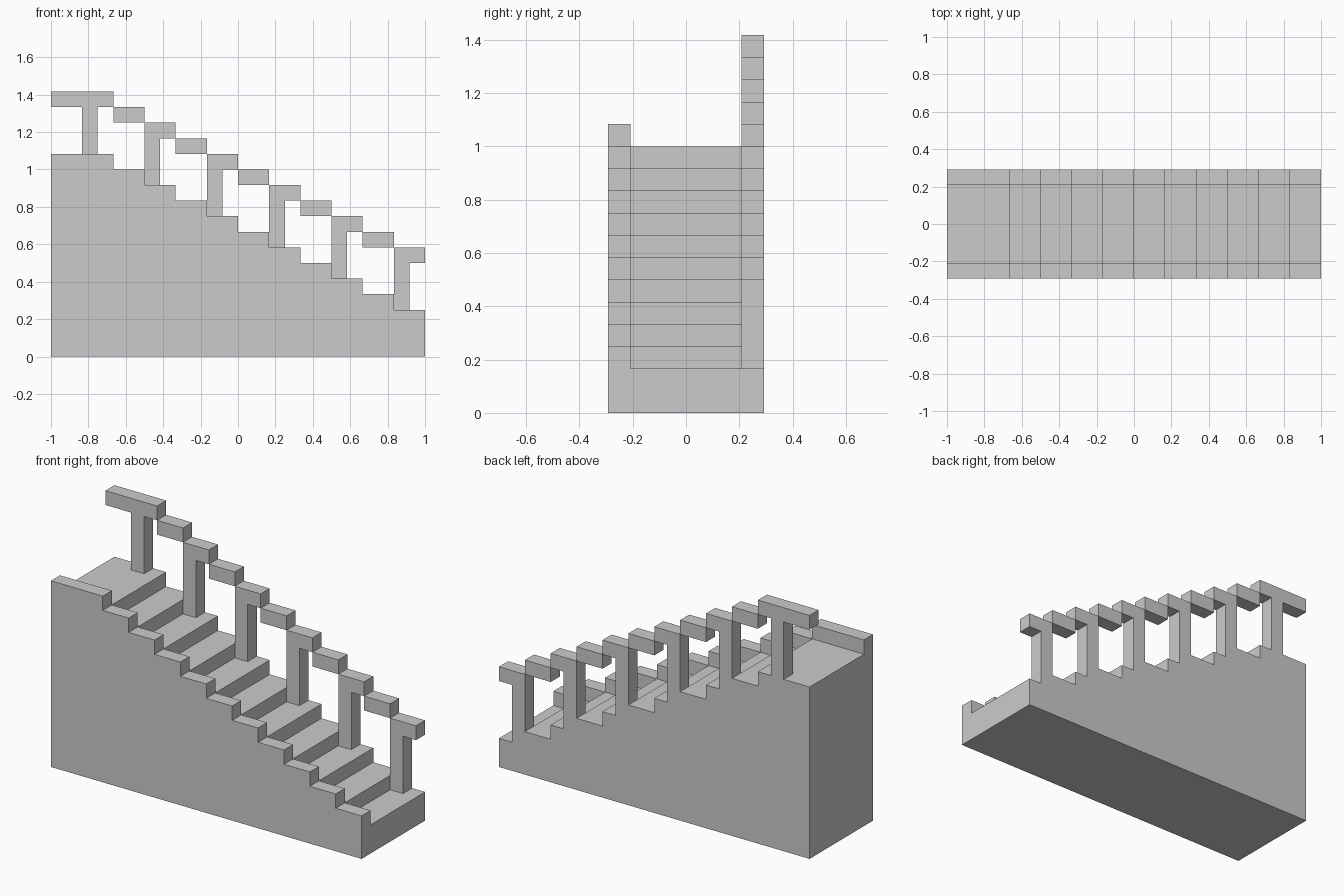
import bpy, bmesh
from mathutils import Matrix, Vector

if "Cube" in bpy.data.objects:
    bpy.data.objects.remove(bpy.data.objects["Cube"])

U = 1 / 12                      # base unit of the blocky grid
Y0, YC, YR, Y1 = -3.5, -2.5, 2.5, 3.5
# (left x, right x) of the landing followed by ten steps
STEPS = [(-12, -8)] + [(-8 + 2 * i, -6 + 2 * i) for i in range(10)]


def finish(bm, name):
    bmesh.ops.scale(bm, vec=(U, U, U), verts=bm.verts)
    bmesh.ops.recalc_face_normals(bm, faces=bm.faces)
    mesh = bpy.data.meshes.new(name)
    bm.to_mesh(mesh)
    bm.free()
    obj = bpy.data.objects.new(name, mesh)
    bpy.context.collection.objects.link(obj)
    return obj


def stepped_solid(name, top, y0, y1):
    """Extrude a stair profile whose landing is at height top."""
    pts = [(12, 0), (-12, 0)]
    for i, (a, b) in enumerate(STEPS):
        pts += [(a, top - i), (b, top - i)]
    bm = bmesh.new()
    face = bm.faces.new([bm.verts.new((x, y0, z)) for x, z in pts])
    ext = bmesh.ops.extrude_face_region(bm, geom=[face])
    verts = [v for v in ext["geom"] if isinstance(v, bmesh.types.BMVert)]
    bmesh.ops.translate(bm, vec=(0, y1 - y0, 0), verts=verts)
    return finish(bm, name)


def box(name, x0, x1, y0, y1, z0, z1):
    bm = bmesh.new()
    size = Vector((x1 - x0, y1 - y0, z1 - z0))
    mid = Vector((x0 + x1, y0 + y1, z0 + z1)) / 2
    bmesh.ops.create_cube(bm, size=1,
                          matrix=Matrix.Translation(mid) @ Matrix.Diagonal(size).to_4x4())
    return finish(bm, name)


# Solid stair body and the raised curb along its front side
stepped_solid("stair_body", 12, YC, Y1)
stepped_solid("side_curb", 13, Y0, YC)

# Stepped handrail on the back side, with a post on every other step
for i, (a, b) in enumerate(STEPS):
    box(f"handrail_{i}", a, b, YR, Y1, 16 - i, 17 - i)
    if i % 2 == 0:
        px = -10 if i == 0 else a
        box(f"rail_post_{i // 2}", px, px + 1, YR, Y1, 12 - i, 16 - i)
